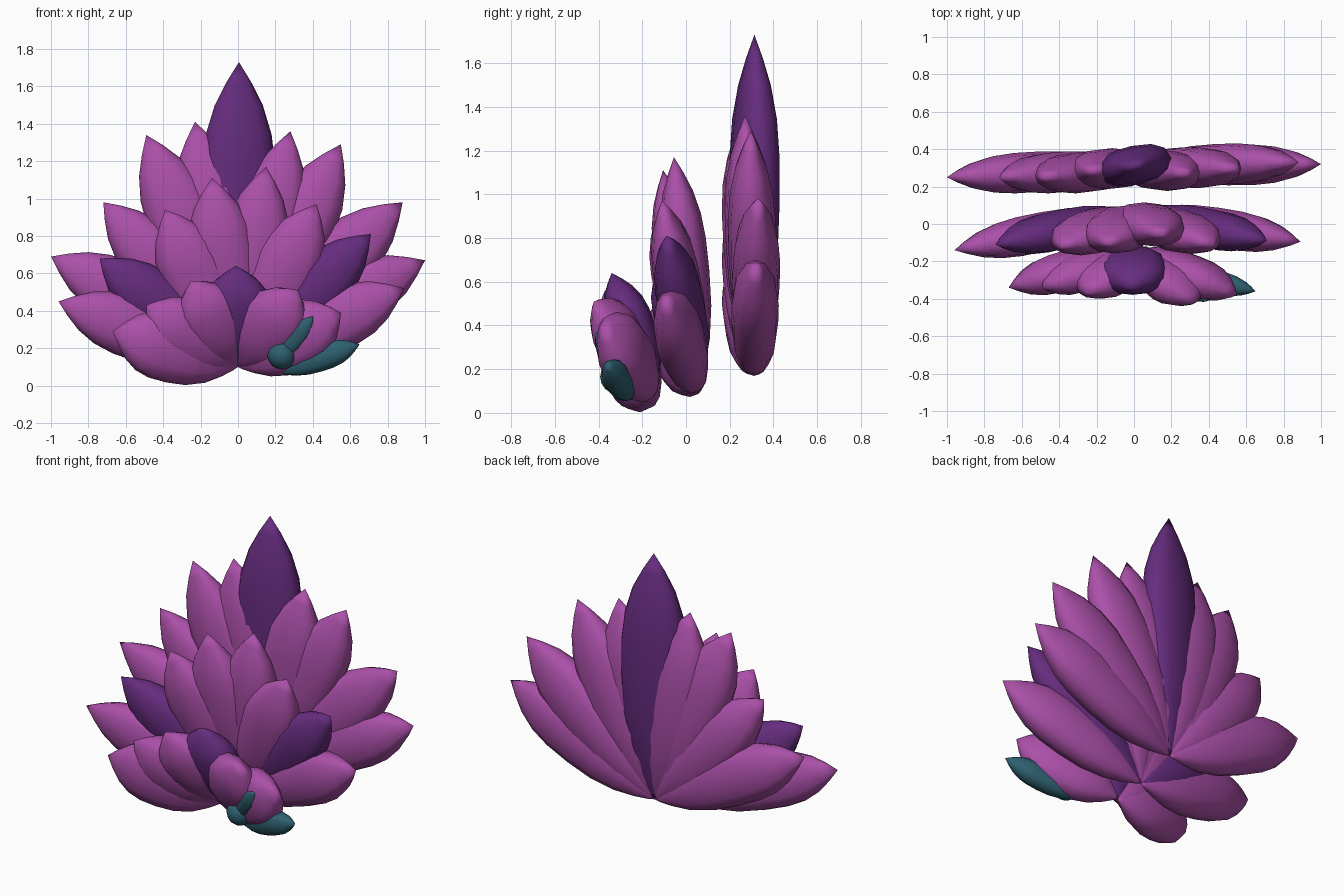
import bpy, bmesh, math
from mathutils import Vector, Matrix

if "Cube" in bpy.data.objects:
    bpy.data.objects.remove(bpy.data.objects["Cube"])


def material(name, rgb):
    m = bpy.data.materials.new(name)
    lin = [((c / 255 + 0.055) / 1.055) ** 2.4 for c in rgb]
    m.diffuse_color = (*lin, 1)
    m.use_nodes = True
    m.node_tree.nodes["Principled BSDF"].inputs["Base Color"].default_value = m.diffuse_color
    return m


PINK = material("orchid_pink", (171, 80, 169))
PURPLE = material("deep_purple", (101, 44, 126))
TEAL = material("dark_teal", (46, 97, 112))

# petal outline: (fraction of length, fraction of half width)
PROFILE = [(0.03, 0.14), (0.10, 0.39), (0.21, 0.70), (0.35, 0.92), (0.50, 1.0),
           (0.64, 1.0), (0.75, 0.90), (0.85, 0.66), (0.93, 0.34)]
SIDES = 12


def boxy(v):
    """Slightly squared version of a sine or cosine."""
    return math.copysign(abs(v) ** 0.85, v)


def petal(name, base, tip, half_width, half_thick, mat, roll=0):
    """Solid pointed petal from base to tip, flat side facing front."""
    base, tip = Vector(base), Vector(tip)
    axis = tip - base
    d = axis.normalized()
    side = Vector((0, 1, 0)).cross(d).normalized()
    side = Matrix.Rotation(math.radians(roll), 3, d) @ side
    face = d.cross(side)
    bm = bmesh.new()
    rings = []
    for t, r in PROFILE:
        ring = []
        for i in range(SIDES):
            a = math.tau * i / SIDES
            ring.append(bm.verts.new(base + axis * t + side * (half_width * r * boxy(math.cos(a)))
                                     + face * (half_thick * r * boxy(math.sin(a)))))
        rings.append(ring)
    start, end = bm.verts.new(base), bm.verts.new(tip)
    for i in range(SIDES):
        j = (i + 1) % SIDES
        bm.faces.new((start, rings[0][j], rings[0][i]))
        bm.faces.new((end, rings[-1][i], rings[-1][j]))
        for a, b in zip(rings, rings[1:]):
            bm.faces.new((a[i], a[j], b[j], b[i]))
    bmesh.ops.recalc_face_normals(bm, faces=bm.faces[:])
    for f in bm.faces:
        f.smooth = True
    me = bpy.data.meshes.new(name)
    bm.to_mesh(me)
    bm.free()
    me.materials.append(mat)
    ob = bpy.data.objects.new(name, me)
    bpy.context.collection.objects.link(ob)
    return ob


def fan(name, base, half_thick, petals):
    for i, (x, y, z, w, mat) in enumerate(petals):
        petal(f"{name}_petal_{i + 1}", base, (x, y, z), w, half_thick, mat)


# tall back fan with a turned centre petal
fan("back", (0, 0.31, 0.18), 0.108, [
    (-1.00, 0.25, 0.69, 0.17, PINK), (-0.72, 0.25, 0.98, 0.17, PINK),
    (-0.49, 0.25, 1.34, 0.185, PINK), (-0.23, 0.285, 1.41, 0.19, PINK),
    (0.28, 0.27, 1.36, 0.175, PINK),
    (0.55, 0.295, 1.29, 0.18, PINK), (0.88, 0.33, 0.98, 0.18, PINK),
    (1.00, 0.32, 0.67, 0.17, PINK)])
petal("back_centre_petal", (0, 0.315, 0.18), (0.005, 0.313, 1.73), 0.20, 0.105, PURPLE, 12)

# middle fan
fan("middle", (0, 0.06, 0.11), 0.105, [
    (-0.96, -0.14, 0.45, 0.165, PINK), (-0.74, -0.11, 0.68, 0.16, PURPLE),
    (-0.39, -0.12, 0.94, 0.185, PINK), (-0.14, -0.105, 1.11, 0.18, PINK),
    (0.15, -0.055, 1.17, 0.175, PINK), (0.42, -0.11, 0.97, 0.18, PINK),
    (0.71, -0.09, 0.81, 0.16, PURPLE), (0.89, -0.095, 0.52, 0.165, PINK)])

# low front fan, leaning forward
fan("front", (0, -0.14, 0.10), 0.105, [
    (-0.67, -0.34, 0.29, 0.185, PINK), (-0.49, -0.34, 0.43, 0.17, PINK),
    (-0.25, -0.37, 0.56, 0.17, PINK), (-0.01, -0.34, 0.64, 0.18, PURPLE),
    (0.32, -0.42, 0.51, 0.175, PINK), (0.55, -0.38, 0.39, 0.18, PINK)])

# teal leaf, sprig and bud at the lower right
petal("teal_leaf", (0.20, -0.25, 0.07), (0.65, -0.36, 0.22), 0.073, 0.06, TEAL)
petal("teal_sprig", (0.22, -0.325, 0.14), (0.40, -0.41, 0.37), 0.05, 0.03, TEAL)
bpy.ops.mesh.primitive_uv_sphere_add(segments=12, ring_count=8, radius=0.078,
                                     location=(0.235, -0.315, 0.165))
bud = bpy.context.object
bud.name = "teal_bud"
bud.data.materials.append(TEAL)
bpy.ops.object.shade_smooth()
